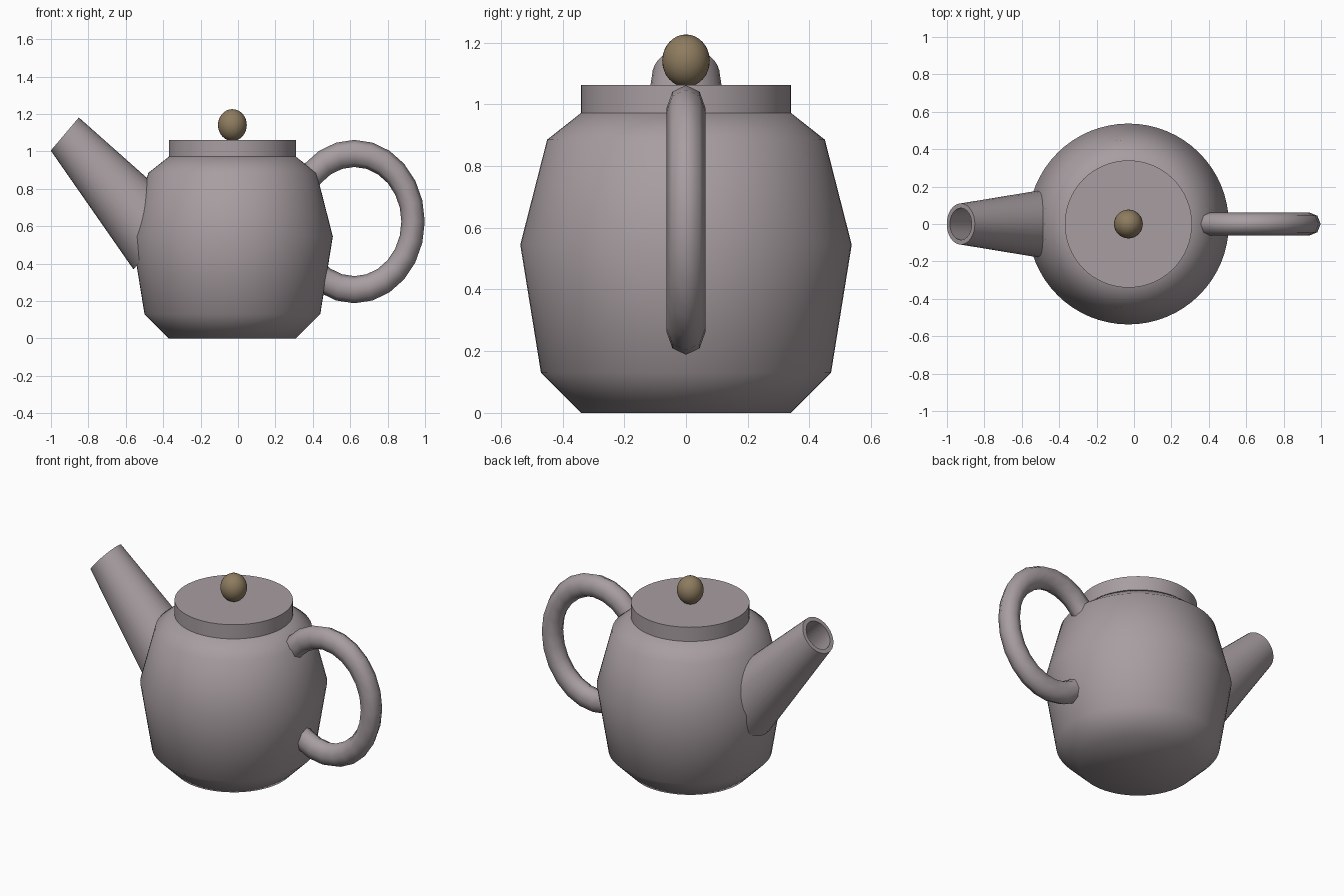
import bpy, bmesh, math
from mathutils import Vector

if "Cube" in bpy.data.objects:
    bpy.data.objects.remove(bpy.data.objects["Cube"])

CX = -0.03  # body axis

def material(name, rgb):
    m = bpy.data.materials.new(name)
    m.diffuse_color = (*rgb, 1)
    m.use_nodes = True
    m.node_tree.nodes["Principled BSDF"].inputs["Base Color"].default_value = m.diffuse_color
    return m

clay = material("mauve_clay", (0.39, 0.34, 0.355))
brown = material("brown_knob", (0.27, 0.2, 0.115))

def finish(ob, name, mat, angle):
    ob.name = name
    ob.data.materials.append(mat)
    bpy.ops.object.select_all(action='DESELECT')
    ob.select_set(True)
    bpy.context.view_layer.objects.active = ob
    bpy.ops.object.shade_smooth_by_angle(angle=math.radians(angle))

def loft(name, rings, mat, angle, caps=True, closed=False):
    """Skin a list of rings (lists of points) of equal length."""
    bm = bmesh.new()
    vs = [[bm.verts.new(p) for p in r] for r in rings]
    n = len(vs[0])
    pairs = list(zip(vs, vs[1:])) + ([(vs[-1], vs[0])] if closed else [])
    for a, b in pairs:
        for i in range(n):
            j = (i + 1) % n
            bm.faces.new((a[i], a[j], b[j], b[i]))
    if caps:
        bm.faces.new(vs[0][::-1])
        bm.faces.new(vs[-1])
    bmesh.ops.recalc_face_normals(bm, faces=bm.faces)
    me = bpy.data.meshes.new(name)
    bm.to_mesh(me)
    bm.free()
    ob = bpy.data.objects.new(name, me)
    bpy.context.collection.objects.link(ob)
    finish(ob, name, mat, angle)

def ring(c, u, v, n):
    c, u, v = Vector(c), Vector(u), Vector(v)
    return [c + u * math.cos(2 * math.pi * i / n) + v * math.sin(2 * math.pi * i / n)
            for i in range(n)]

def turned(name, profile, mat, angle):
    loft(name, [ring((CX, 0, z), (r, 0, 0), (0, r, 0), 64) for r, z in profile], mat, angle)

# Body and lid
turned("body", [(0.34, 0), (0.47, 0.13), (0.537, 0.545), (0.45, 0.885), (0.34, 0.972)], clay, 60)
turned("lid", [(0.34, 0.96), (0.34, 1.062)], clay, 30)

# Knob
bpy.ops.mesh.primitive_uv_sphere_add(segments=32, ring_count=16, radius=1, location=(CX, 0, 1.141))
bpy.context.object.scale = (0.077, 0.077, 0.085)
finish(bpy.context.object, "knob", brown, 60)

# Hollow spout: slanted tapered tube, both ends parallel
tip, base = (-0.926, 0, 1.093), (-0.425, 0, 0.527)
up = Vector((0.647, 0, 0.762))
def spout_ring(c, rv, ry):
    return ring(c, up * rv, (0, ry, 0), 32)
loft("spout", [spout_ring(base, 0.207, 0.192), spout_ring(tip, 0.116, 0.11),
               spout_ring(tip, 0.09, 0.085), spout_ring(base, 0.165, 0.155)],
     clay, 40, caps=False, closed=True)

# Handle ring, its inner side buried in the body
bpy.ops.mesh.primitive_torus_add(major_segments=24, minor_segments=8, major_radius=0.314,
                                 minor_radius=0.0625, location=(0.622, 0, 0.625),
                                 rotation=(math.pi / 2, 0, 0))
bpy.context.object.scale = (1, 1.16, 1)
finish(bpy.context.object, "handle", clay, 60)
